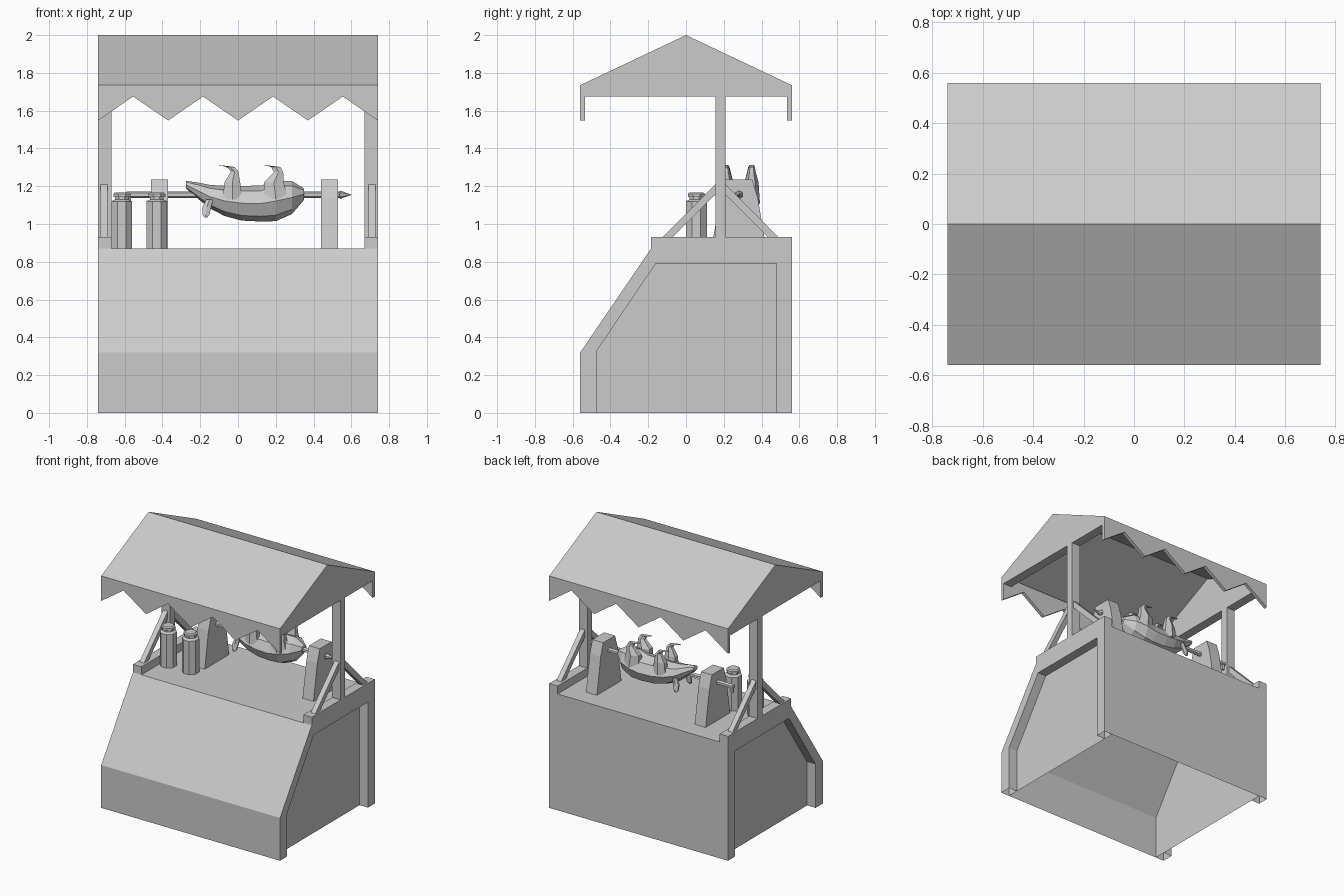
import bpy, bmesh
from math import cos, sin, pi

if "Cube" in bpy.data.objects:
    bpy.data.objects.remove(bpy.data.objects["Cube"])


def finish(name, bm):
    bmesh.ops.recalc_face_normals(bm, faces=bm.faces)
    me = bpy.data.meshes.new(name)
    bm.to_mesh(me)
    bm.free()
    ob = bpy.data.objects.new(name, me)
    bpy.context.collection.objects.link(ob)
    return ob


def prism(name, pts, a, b, axis='X', open_bottom=False):
    """Extrude a (y,z) profile along x, or an (x,z) profile along y."""
    place = (lambda p, t: (t, p[0], p[1])) if axis == 'X' else (lambda p, t: (p[0], t, p[1]))
    bm = bmesh.new()
    r0 = [bm.verts.new(place(p, a)) for p in pts]
    r1 = [bm.verts.new(place(p, b)) for p in pts]
    bm.faces.new(r0)
    bm.faces.new(r1)
    n = len(pts)
    for i in range(n):
        j = (i + 1) % n
        if open_bottom and pts[i][1] == 0 and pts[j][1] == 0:
            continue
        bm.faces.new((r0[i], r0[j], r1[j], r1[i]))
    return finish(name, bm)


def loft(name, rings, sides, axis='Z', turn=0.5):
    """Skin rings of (centre, radius_a, radius_b) lying across the x or z axis."""
    bm = bmesh.new()
    loops = []
    for (x, y, z), ra, rb in rings:
        loop = []
        for i in range(sides):
            t = 2 * pi * (i + turn) / sides
            u, v = ra * cos(t), rb * sin(t)
            loop.append(bm.verts.new((x, y + u, z + v) if axis == 'X' else (x + u, y + v, z)))
        loops.append(loop)
    for p, q in zip(loops, loops[1:]):
        for i in range(sides):
            j = (i + 1) % sides
            bm.faces.new((p[i], p[j], q[j], q[i]))
    bm.faces.new(loops[0])
    bm.faces.new(loops[-1])
    return finish(name, bm)


W, IN, D = 0.74, 0.67, 0.56      # half width, inner half width, half depth

# Counter body, open underneath
prism("counter_body", [(-D, 0), (-D, .32), (-.185, .87), (D, .87), (D, 0)],
      -IN, IN, open_bottom=True)

frame = [(-D, 0), (-D, .32), (-.185, .87), (-.185, .93), (D, .93), (D, 0),
         (.48, 0), (.48, .79), (-.16, .79), (-.475, .325), (-.475, 0)]
gable = [(-D, 1.675), (-D, 1.735), (0, 2), (D, 1.735), (D, 1.675)]
for s, side in ((-1, "left"), (1, "right")):
    # Side frames, roof posts, braces and gable ends
    prism(side + "_frame", frame, s * IN, s * W, open_bottom=True)
    prism(side + "_post", [(.155, .93), (.155, 1.69), (.21, 1.69), (.21, .93)], s * IN, s * W)
    prism(side + "_front_brace", [(-.125, .93), (-.07, .93), (.155, 1.155), (.155, 1.21)],
          s * .69, s * .728)
    prism(side + "_back_brace", [(.49, .93), (.435, .93), (.21, 1.155), (.21, 1.21)],
          s * .69, s * .728)
    prism(side + "_gable", gable, s * IN, s * W)

# Roof slopes
bm = bmesh.new()
rows = [[bm.verts.new((x, y, z)) for x in (-W, W)] for y, z in gable[1:4]]
for a, b in zip(rows, rows[1:]):
    bm.faces.new((a[0], a[1], b[1], b[0]))
finish("roof", bm)

# Zigzag valances
zig = [(-W + i * W / 4, 1.675 if i % 2 else 1.548) for i in range(9)]
for s, side in ((-1, "front"), (1, "back")):
    prism(side + "_valance", zig + [(W, 1.735), (-W, 1.735)], s * D, s * .535, 'Y')

# Spit supports
SY, SZ = .28, 1.155
support = [(SY - .145, .87), (SY - .1, 1.14), (SY - .07, 1.235),
           (SY + .07, 1.235), (SY + .1, 1.14), (SY + .145, .87)]
for x, side in ((-.46, "left"), (.44, "right")):
    prism(side + "_spit_support", support, x, x + .09)

# Spit with pointed end, and crank
loft("spit", [((x, SY, SZ), r, r) for x, r in
              ((-.59, .017), (.535, .017), (.54, .022), (.6, .001))], 6, 'X')
loft("spit_crank", [((-.577, SY, z), .012, .012) for z in (1.11, 1.165)], 6)

# Bottles
for i, x in enumerate((-.615, -.43)):
    loft(f"bottle_{i + 1}", [((x, .055, z), r / cos(pi / 8), r / cos(pi / 8)) for r, z in
         ((.055, .87), (.055, 1.12), (.036, 1.13), (.036, 1.142), (.045, 1.142),
          (.045, 1.16), (.036, 1.167))], 8)

# Roast pig on its back
body = [(-.275, 1.208, .026, .02), (-.215, 1.178, .042, .042), (-.15, 1.145, .075, .062),
        (-.07, 1.122, .095, .08), (.02, 1.11, .105, .092), (.12, 1.108, .11, .095),
        (.2, 1.122, .112, .107), (.285, 1.14, .09, .088), (.35, 1.158, .03, .03)]
loft("pig_body", [((x, SY, z), a, b) for x, z, a, b in body], 8, 'X', 0)

front_leg = [(-.03, 1.13, .06, .04), (-.03, 1.22, .048, .034), (-.018, 1.28, .022, .02),
             (-.04, 1.302, .025, .016), (-.1, 1.312, .004, .01)]
hind_leg = [(.2, 1.13, .075, .045), (.19, 1.22, .06, .038), (.215, 1.275, .028, .022),
            (.2, 1.302, .028, .016), (.14, 1.312, .004, .01)]
ear = [(-.15, 1.13, .02, .015), (-.165, 1.09, .026, .012), (-.17, 1.05, .022, .012),
       (-.17, 1.034, .008, .006)]
for s, side in ((-1, "near"), (1, "far")):
    for name, rings, y in (("front_leg", front_leg, .062), ("hind_leg", hind_leg, .065),
                           ("ear", ear, .065)):
        n = len(rings) - 1
        loft(f"pig_{side}_{name}", [((x, SY + s * (y + (.02 if name == "ear" else .005) * i / n), z), a, b)
                                    for i, (x, z, a, b) in enumerate(rings)], 6)
